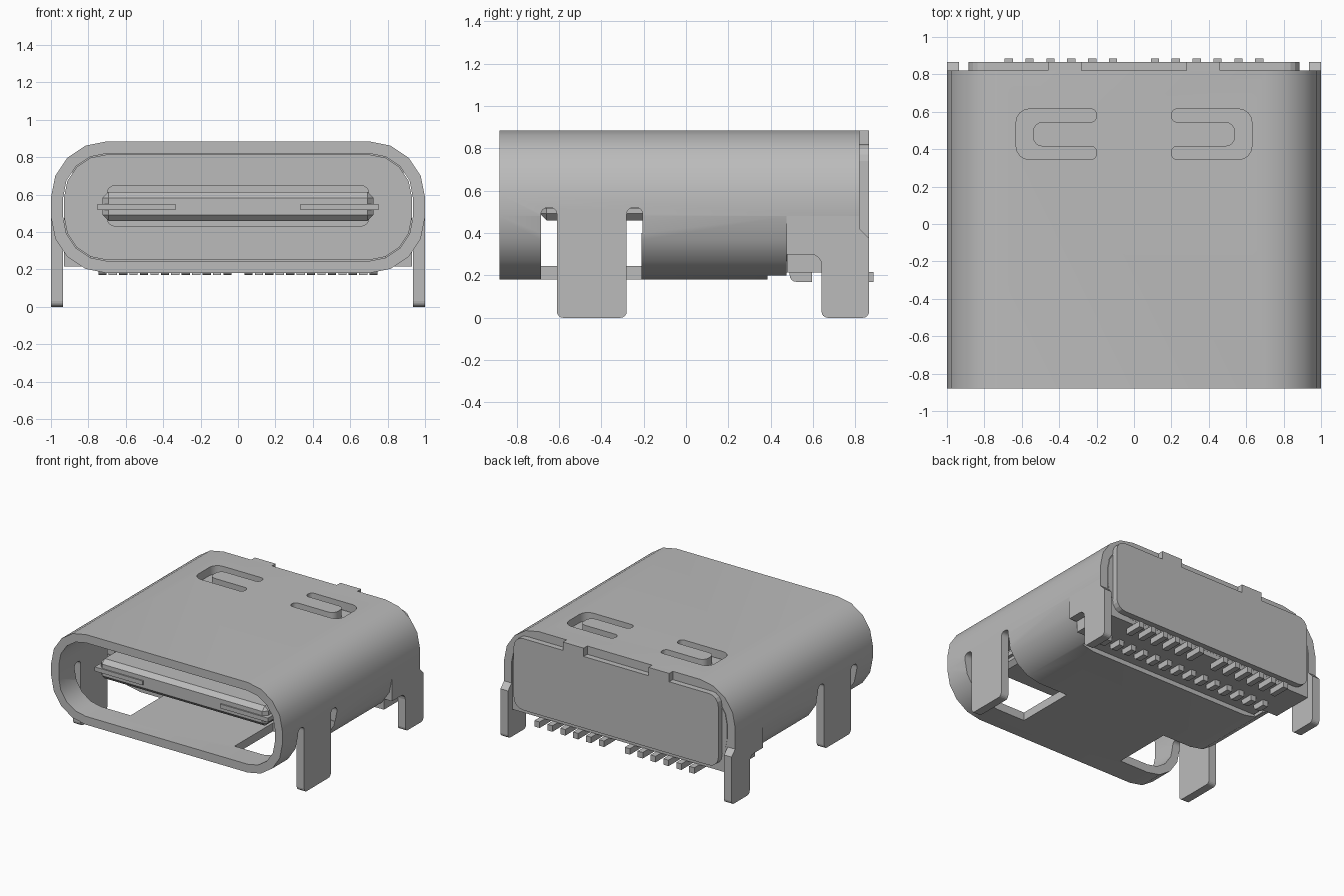
import bpy, bmesh, math
from mathutils import Vector

cube = bpy.data.objects.get("Cube")
if cube:
    bpy.data.objects.remove(cube, do_unlink=True)

metal = bpy.data.materials.new("light grey metal")
metal.use_nodes = True
GREY = (0.5, 0.5, 0.5, 1)
metal.diffuse_color = GREY
metal.node_tree.nodes["Principled BSDF"].inputs["Base Color"].default_value = GREY


def fillet(points, radii, steps=4):
    """Round the square corners of a polygon."""
    out, n = [], len(points)
    for i, r in enumerate(radii):
        p = Vector(points[i])
        if not r:
            out.append(p)
            continue
        u = (Vector(points[i - 1]) - p).normalized()
        v = (Vector(points[(i + 1) % n]) - p).normalized()
        for k in range(steps + 1):
            t = k / steps * math.pi / 2
            out.append(p + r * (u + v) - r * (v * math.cos(t) + u * math.sin(t)))
    return out


def rect(a0, a1, b0, b1, r=0, steps=4):
    pts = [(a0, b0), (a1, b0), (a1, b1), (a0, b1)]
    return fillet(pts, r if isinstance(r, list) else [r] * 4, steps)


def prism(name, outline, axis, lo, hi, bevel=0):
    """Extrude a 2D outline along one axis."""
    place = {"x": lambda p: (lo, p[0], p[1]),
             "y": lambda p: (p[0], lo, p[1]),
             "z": lambda p: (p[0], p[1], lo)}[axis]
    bm = bmesh.new()
    face = bm.faces.new([bm.verts.new(place(p)) for p in outline])
    ext = bmesh.ops.extrude_face_region(bm, geom=[face])["geom"]
    step = Vector([(hi - lo) * (axis == c) for c in "xyz"])
    bmesh.ops.translate(bm, vec=step, verts=[e for e in ext if isinstance(e, bmesh.types.BMVert)])
    bmesh.ops.recalc_face_normals(bm, faces=bm.faces)
    if bevel:
        bmesh.ops.bevel(bm, geom=bm.edges[:], offset=bevel, segments=1, affect="EDGES")
    mesh = bpy.data.meshes.new(name)
    bm.to_mesh(mesh)
    bm.free()
    mesh.materials.append(metal)
    obj = bpy.data.objects.new(name, mesh)
    bpy.context.collection.objects.link(obj)
    return obj


def box(name, x0, x1, y0, y1, z0, z1, bevel=0):
    return prism(name, rect(x0, x1, y0, y1), "z", z0, z1, bevel)


def span(side, a, b):
    return sorted((side * a, side * b))


def carve(obj, cutters):
    for c in cutters:
        c.hide_render = True
        mod = obj.modifiers.new("cut", "BOOLEAN")
        mod.operation, mod.solver, mod.object = "DIFFERENCE", "EXACT", c
    graph = bpy.context.evaluated_depsgraph_get()
    mesh = bpy.data.meshes.new_from_object(obj.evaluated_get(graph))
    obj.modifiers.clear()
    obj.data = mesh
    for c in cutters:
        bpy.data.objects.remove(c, do_unlink=True)


def smooth(obj):
    bpy.ops.object.select_all(action="DESELECT")
    obj.select_set(True)
    bpy.context.view_layer.objects.active = obj
    bpy.ops.object.shade_smooth_by_angle(angle=math.radians(30))


# Wrapped sheet shell
shell = prism("shell", rect(-1, 1, 0.18, 0.885, 0.3), "y", -0.88, 0.82)
cutters = [prism("bore_cutter", rect(-0.935, 0.935, 0.245, 0.82, 0.235), "y", -1, 1),
           box("rear_floor_cutter", -0.8, 0.8, 0.385, 1, 0.1, 0.3),
           box("rear_side_cutter", -1.1, 1.1, 0.475, 1, 0.1, 0.48)]
for s in (-1, 1):
    x0, x1 = span(s, 0.45, 1.1)
    cutters.append(box("leg_window_cutter", x0, x1, -0.685, -0.21, 0.1, 0.48))
    x0, x1 = span(s, 0.8, 1.1)
    for y in (-0.685, -0.28):
        cutters.append(prism("slot_cutter", rect(y, y + 0.075, 0.4, 0.52, [0, 0, 0.03, 0.03]), "x", x0, x1))
    # U-shaped spring slots in the roof
    u = [(0.2, 0.345), (0.63, 0.345), (0.63, 0.615), (0.2, 0.615),
         (0.2, 0.545), (0.54, 0.545), (0.54, 0.415), (0.2, 0.415)]
    u = fillet(u, [0.03, 0.07, 0.07, 0.03, 0.03, 0.05, 0.05, 0.03])
    cutters.append(prism("spring_slot_cutter", [(s * p[0], p[1]) for p in u], "z", 0.75, 1))
carve(shell, cutters)
smooth(shell)

# Folded legs on both sides, and the tabs that hold the back plate
rear_leg = fillet([(0.475, 0.48), (0.475, 0.3), (0.64, 0.3), (0.64, 0), (0.865, 0),
                   (0.865, 0.375), (0.82, 0.42), (0.82, 0.48)],
                  [0, 0, 0.05, 0.03, 0.03, 0, 0, 0])
for s, side in ((1, "left"), (-1, "right")):
    x0, x1 = span(s, 0.935, 1)
    prism(side + "_front_leg", rect(-0.61, -0.28, 0, 0.48, [0.03, 0.03, 0, 0]), "x", x0, x1)
    prism(side + "_rear_leg", rear_leg, "x", x0, x1)
    x0, x1 = span(s, 0.28, 0.46)
    box(side + "_back_tab", x0, x1, 0.82, 0.865, 0.81, 0.885)

# Back plate
prism("back_plate", rect(-0.885, 0.885, 0.26, 0.82, 0.08), "y", 0.815, 0.865)

# Insulating body filling the rear of the shell
prism("body", rect(-0.93, 0.93, 0.25, 0.815, 0.23), "y", 0.3, 0.819)
box("body_foot", -0.93, 0.93, 0.476, 0.818, 0.215, 0.5)
box("body_step", -0.79, 0.79, 0.386, 0.5, 0.215, 0.4)

# Contact tongue with thicker root and side latch plates
box("tongue", -0.725, 0.725, -0.69, 0.2, 0.46, 0.615, 0.032)
prism("tongue_root", rect(-0.7, 0.7, 0.43, 0.65, 0.04), "y", 0.05, 0.32)
for s, side in ((1, "left"), (-1, "right")):
    x0, x1 = span(s, 0.335, 0.75)
    box(side + "_latch_plate", x0, x1, -0.7, 0.2, 0.517, 0.55)

# Two staggered rows of solder pins
PITCH = 0.1115
for s, side in ((1, "left"), (-1, "right")):
    for i in range(6):
        x = s * (0.112 + i * PITCH)
        box(f"{side}_rear_pin_{i + 1}", x - 0.022, x + 0.022, 0.74, 0.885, 0.17, 0.217)
    for i in range(7):
        x = s * (0.056 + i * PITCH)
        prism(f"{side}_inner_pin_{i + 1}", rect(0.49, 0.595, 0.17, 0.217, [0.03, 0, 0, 0]),
              "x", x - 0.022, x + 0.022)
